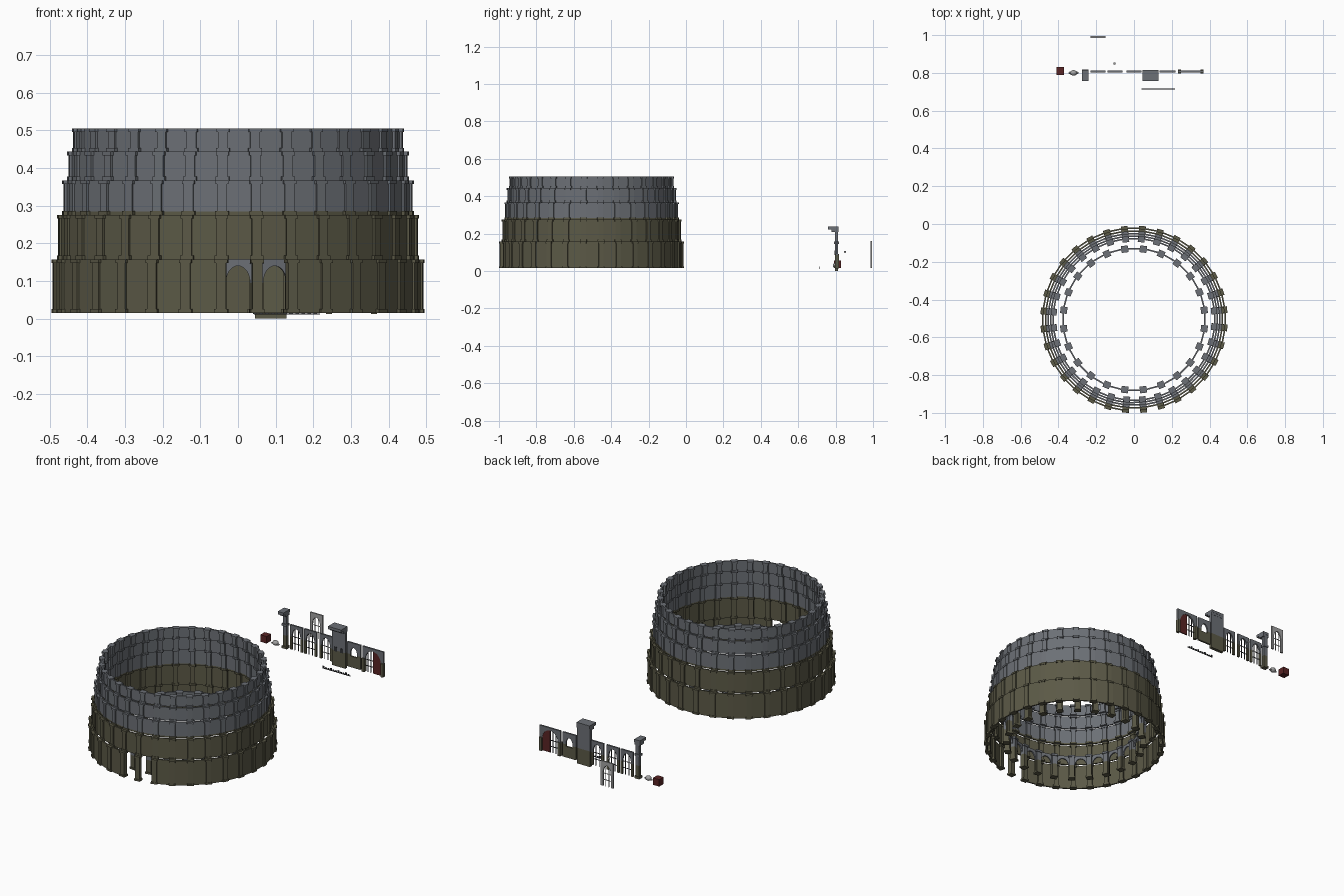
import bpy, bmesh, math
from mathutils import Matrix, Vector

if "Cube" in bpy.data.objects:
    bpy.data.objects.remove(bpy.data.objects["Cube"])

COLOURS = {
    "olive_stone": (0.105, 0.100, 0.062), "blue_stone": (0.15, 0.162, 0.18),
    "dark_red": (0.10, 0.018, 0.018), "light_grey": (0.36, 0.36, 0.36),
    "dark_iron": (0.03, 0.032, 0.036),
}
NAMES = list(COLOURS)
MATS = []
for n, c in COLOURS.items():
    m = bpy.data.materials.new(n)
    m.diffuse_color = (*c, 1)
    m.use_nodes = True
    m.node_tree.nodes["Principled BSDF"].inputs["Base Color"].default_value = m.diffuse_color
    MATS.append(m)
OLIVE, BLUE, RED, LIGHT, DARK = range(5)
I = Matrix.Identity(4)


class Part:
    """Collects boxes and extruded outlines in one mesh."""
    def __init__(self, name):
        self.name, self.bm = name, bmesh.new()

    def box(self, M, x0, x1, y0, y1, z0, z1, mat):
        self.prism(M, [(x0, z0), (x1, z0), (x1, z1), (x0, z1)], y0, y1, mat)

    def prism(self, M, pts, y0, y1, mat):
        a = [self.bm.verts.new(M @ Vector((x, y0, z))) for x, z in pts]
        b = [self.bm.verts.new(M @ Vector((x, y1, z))) for x, z in pts]
        n = len(pts)
        faces = [self.bm.faces.new(a), self.bm.faces.new(b[::-1])]
        for i in range(n):
            j = (i + 1) % n
            faces.append(self.bm.faces.new((a[j], a[i], b[i], b[j])))
        for f in faces:
            f.material_index = mat

    def done(self):
        bmesh.ops.recalc_face_normals(self.bm, faces=self.bm.faces)
        me = bpy.data.meshes.new(self.name)
        self.bm.to_mesh(me)
        self.bm.free()
        for m in MATS:
            me.materials.append(m)
        ob = bpy.data.objects.new(self.name, me)
        bpy.context.collection.objects.link(ob)
        return ob


def arch_panel(p, M, w, y0, y1, z0, z1, r, spring, apex, low, up, sill=None):
    """Wall bay with an arched opening, two colours split at the spring line."""
    for s in (-1, 1):
        a, b = sorted((s * r, s * w))
        p.box(M, a, b, y0, y1, z0, spring, low)
    if sill:
        p.box(M, -r, r, y0, y1, z0, sill, low)
    curve = [(r * math.cos(t), spring + (apex - spring) * math.sin(t))
             for t in (math.pi * i / 12 for i in range(13))]
    p.prism(M, [(w, spring), (w, z1), (-w, z1), (-w, spring)] + curve[::-1], y0, y1, up)


def grille(p, M, r, z0, spring, apex, mat):
    """Thin bars in an arched opening."""
    for f in (-0.4, 0.4):
        top = spring + (apex - spring) * math.sqrt(1 - f * f)
        p.box(M, f * r - .0012, f * r + .0012, -.002, .002, z0, top, mat)
    for z in (z0 + (spring - z0) * .5, spring):
        p.box(M, -r, r, -.002, .002, z - .0012, z + .0012, mat)


C = Matrix.Translation((0, -0.505, 0))
N = 32
STEP = 2 * math.pi / N
START = math.radians(6)

# outer tower: five stepped tiers of flat bays and pilasters
tiers = [(.015, .157, .495), (.157, .275, .480), (.275, .367, .466),
         (.367, .443, .453), (.443, .505, .440)]
for t, (z0, z1, R) in enumerate(tiers):
    mat = OLIVE if t < 2 else BLUE
    wall = Part(f"tier_{t + 1}_wall")
    post = Part(f"tier_{t + 1}_pilasters")
    rw = R - .009
    half = rw * math.tan(STEP / 2)
    for k in range(N):
        Mp = C @ Matrix.Rotation(START + k * STEP, 4, 'Z')
        Mw = C @ Matrix.Rotation(START + (k + .5) * STEP, 4, 'Z')
        base = OLIVE if t == 2 else mat
        post.box(Mp, -.013, .013, -R + .002, -R + .027, z0, z1, mat)
        post.box(Mp, -.018, .018, -R - .001, -R + .03, z0, z0 + .010, base)
        post.box(Mp, -.017, .017, -R - .001, -R + .03, z1 - .010, z1, mat)
        if t == 0 and k in (0, N - 1):
            continue  # open gateway, two bays wide
        if t == 2:
            wall.box(Mw, -half, half, -rw, -rw + .008, z0, z0 + .009, OLIVE)
            wall.box(Mw, -half, half, -rw, -rw + .008, z0 + .009, z1, mat)
        else:
            wall.box(Mw, -half, half, -rw, -rw + .008, z0, z1, mat)
    wall.done()
    post.done()

# inner arcade
arc = Part("inner_arcade")
col = Part("inner_columns")
ri = .375
for k in range(24):
    M = C @ Matrix.Rotation(k * math.pi / 12, 4, 'Z') @ Matrix.Translation((0, -ri, 0))
    arch_panel(arc, M, .049, -.004, .004, .015, .157, .032, .095, .14, OLIVE, BLUE)
    M = C @ Matrix.Rotation((k + .5) * math.pi / 12, 4, 'Z') @ Matrix.Translation((0, -ri, 0))
    col.box(M, -.014, .014, -.014, .014, .015, .095, OLIVE)
    col.box(M, -.014, .014, -.014, .014, .095, .145, BLUE)
    col.box(M, -.018, .018, -.018, .018, .145, .157, BLUE)
    col.box(M, -.018, .018, -.018, .018, .015, .025, OLIVE)
arc.done()
col.done()


def at(x, y=.808):
    return Matrix.Translation((x, y, 0))


# separate row behind: arched bays with grilles
for i, x in enumerate((-.19, -.10, 0.0)):
    p = Part(f"row_arch_{i + 1}")
    arch_panel(p, at(x), .04, -.005, .005, .015, .157, .027, .09, .14, OLIVE, BLUE)
    grille(p, at(x), .027, .015, .09, .14, DARK)
    p.done()

# row bay with a small window
p = Part("row_window_bay")
arch_panel(p, at(.178), .042, -.005, .005, .015, .157, .022, .09, .13, OLIVE, BLUE, .078)
p.done()

# tall bay and tall pilaster with overhanging cornice
for name, x, w in (("row_tall_bay", .087, .042), ("row_tall_pilaster", -.258, .012)):
    p = Part(name)
    zb = 0 if w > .02 else .015
    p.box(at(x), -w, w, -.012, .006, zb, .09, OLIVE)
    p.box(at(x), -w, w, -.012, .006, .09, .215, BLUE)
    c = w if w > .02 else .018
    p.box(at(x), -c, c, -.05, .008, .222, .238, BLUE)
    p.box(at(x), -c, c, -.03, .007, .208, .222, BLUE)
    if w > .02:
        for s in (-.02, .02):
            p.box(at(x), s - .009, s + .009, -.014, -.0115, .085, .11, DARK)
    else:
        p.box(at(x), -.016, .016, -.018, .01, .015, .028, OLIVE)
        p.box(at(x), -.016, .016, -.018, .01, .145, .157, BLUE)
    p.done()

# wide gate with a red leaf and an open grille
p = Part("row_gate")
arch_panel(p, at(.301), .068, -.005, .005, .015, .157, .05, .085, .142, OLIVE, BLUE)
leaf = [(0, .015), (.05, .015)] + [(.05 * math.cos(a), .085 + .057 * math.sin(a))
        for a in (math.pi / 2 * i / 8 for i in range(9))]
p.prism(at(.301), leaf, -.003, .003, RED)
for x in (-.034, -.017, 0):
    p.box(at(.301), x - .0015, x + .0015, -.002, .002, .015,
          .085 + .057 * math.sqrt(1 - (x / .05) ** 2), DARK)
for z in (.05, .085):
    p.box(at(.301), -.05, 0, -.002, .002, z - .0015, z + .0015, DARK)
for s in (-.06, .06):
    p.box(at(.301), s - .008, s + .008, -.011, .009, .012, .09, OLIVE)
p.done()

# loose light window frame
p = Part("loose_window_frame")
M = at(-.19, .99)
arch_panel(p, M, .04, -.004, .004, .017, .16, .025, .09, .138, LIGHT, LIGHT)
grille(p, M, .025, .017, .09, .138, LIGHT)
p.done()

# low strip of small uneven blocks
p = Part("small_blocks")
for i in range(11):
    x = .045 + i * .016
    p.box(at(x, .715), -.005, .005, -.002, .002, .012, .02 + .005 * (i % 3 == 0), DARK)
p.box(at(.13, .715), -.088, .088, -.002, .002, .011, .0135, DARK)
p.done()

# red crate
p = Part("crate")
p.box(at(-.39, .81), -.02, .02, -.02, .02, .015, .055, RED)
p.done()


# boulder and small ball
def ball(name, loc, scale):
    bpy.ops.mesh.primitive_uv_sphere_add(segments=16, ring_count=8, radius=1, location=loc)
    ob = bpy.context.object
    ob.name, ob.scale = name, scale
    ob.data.materials.append(MATS[LIGHT])
    bpy.ops.object.shade_smooth_by_angle()


ball("boulder", (-.32, .80, .029), (.018, .015, .014))
ball("boulder_rim", (-.32, .80, .024), (.027, .010, .006))
ball("small_ball", (-.103, .85, .102), (.006, .006, .006))
